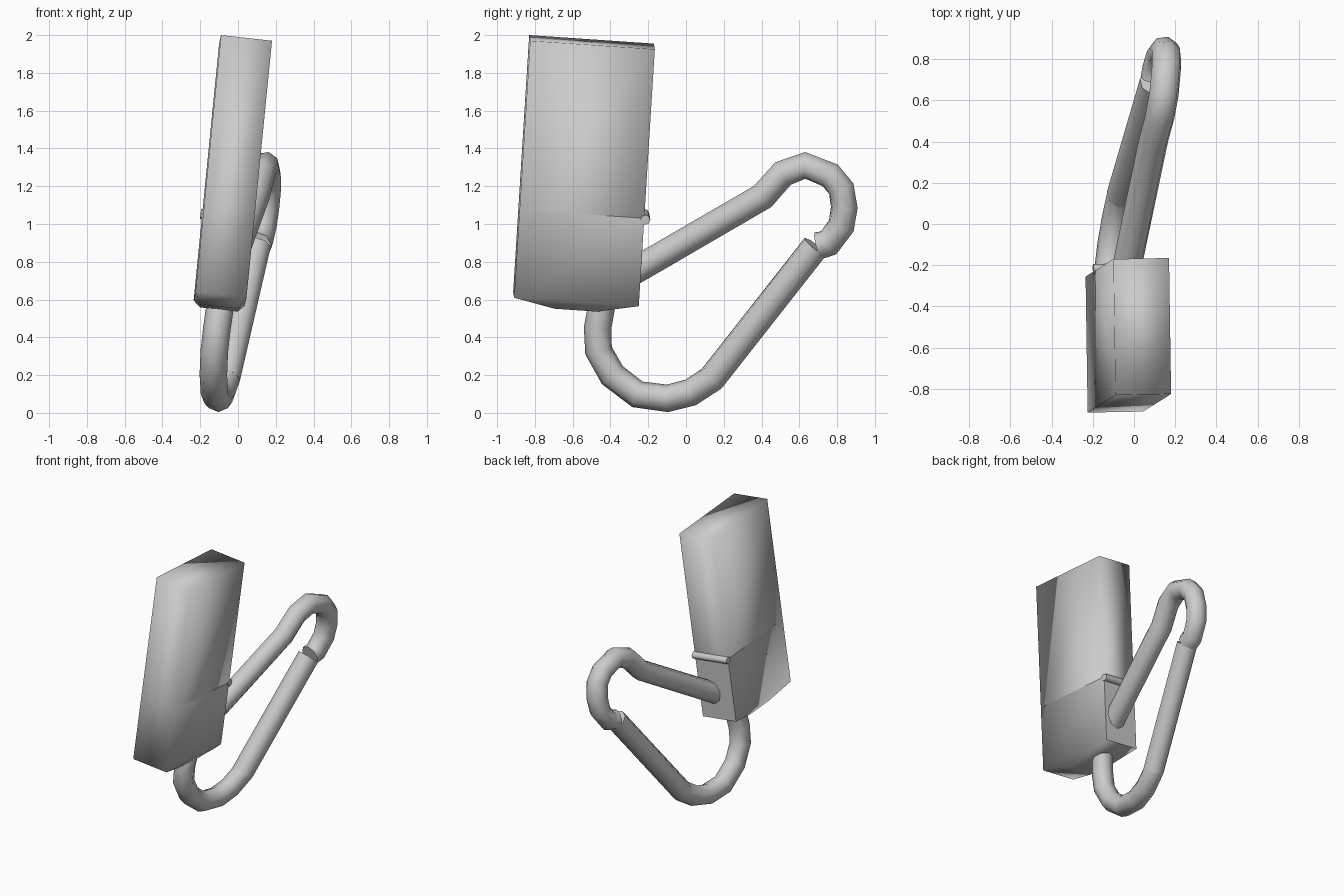
import bpy
import bmesh
from mathutils import Vector

cube = bpy.data.objects.get("Cube")
if cube:
    bpy.data.objects.remove(cube, do_unlink=True)

grey = bpy.data.materials.new("plain_grey")
grey.use_nodes = True
grey.diffuse_color = (0.6, 0.6, 0.6, 1)
grey.node_tree.nodes["Principled BSDF"].inputs["Base Color"].default_value = (0.6, 0.6, 0.6, 1)

# Tilted frame of the case: lower front corner and its three full edges
CORNER = Vector((-0.225, -0.915, 0.64))
WIDE = Vector((0.27, 0.005, -0.03))
DEEP = Vector((-0.01, 0.66, -0.045))
TALL = Vector((0.135, 0.085, 1.36))
SEAM = 0.342


def case_point(u, v, w):
    return CORNER + WIDE * u + DEEP * v + TALL * w


def ring(bm, w, inset=0.0, v0=0.0, v1=1.0):
    spots = ((inset, v0), (1 - inset, v0), (1 - inset, v1), (inset, v1))
    return [bm.verts.new(case_point(u, v, w)) for u, v in spots]


def bridge(bm, low, high):
    for i in range(4):
        j = (i + 1) % 4
        bm.faces.new((low[i], low[j], high[j], high[i]))


def finish(bm, name):
    bmesh.ops.recalc_face_normals(bm, faces=bm.faces)
    for face in bm.faces:
        face.smooth = True
    mesh = bpy.data.meshes.new(name)
    bm.to_mesh(mesh)
    bm.free()
    mesh.materials.append(grey)
    obj = bpy.data.objects.new(name, mesh)
    bpy.context.collection.objects.link(obj)
    return obj


# Lid: softly shaded box, open at the seam
bm = bmesh.new()
low, high = ring(bm, SEAM), ring(bm, 1)
bridge(bm, low, high)
bm.faces.new(high)
finish(bm, "case_lid")

# Lower case: shallow inset bottom and a crisp flat back
bm = bmesh.new()
base, top = ring(bm, 0), ring(bm, SEAM)
bottom = ring(bm, -0.035, 0.13, 0.33, 0.67)
bridge(bm, base, top)
bridge(bm, bottom, base)
bm.faces.new(bottom[::-1])
bm.edges.ensure_lookup_table()
back = {base[2], base[3], top[2], top[3]}
for edge in bm.edges:
    if set(edge.verts) <= back:
        edge.smooth = False
finish(bm, "case_body")


# Round bars swept along a path
def bar(name, path, radius, resolution=2):
    curve = bpy.data.curves.new(name, "CURVE")
    curve.dimensions = "3D"
    curve.bevel_depth = radius
    curve.bevel_resolution = resolution
    curve.use_fill_caps = True
    spline = curve.splines.new("POLY")
    spline.points.add(len(path) - 1)
    for point, co in zip(spline.points, path):
        point.co = (*co, 1)
    temp = bpy.data.objects.new(name, curve)
    bpy.context.collection.objects.link(temp)
    graph = bpy.context.evaluated_depsgraph_get()
    mesh = bpy.data.meshes.new_from_object(temp.evaluated_get(graph))
    bpy.data.objects.remove(temp, do_unlink=True)
    mesh.materials.clear()
    mesh.materials.append(grey)
    obj = bpy.data.objects.new(name, mesh)
    bpy.context.collection.objects.link(obj)
    bpy.ops.object.select_all(action="DESELECT")
    obj.select_set(True)
    bpy.context.view_layer.objects.active = obj
    bpy.ops.object.shade_smooth_by_angle(angle=1.1)
    return obj


# Hinge barrel across the back of the seam
start = case_point(-0.03, 1.01, SEAM - 0.005)
bar("hinge", [start, start + WIDE * 1.05], 0.026)


# The clip lies in one slanted plane
def clip_point(y, z):
    return Vector((-0.1 + 0.14 * y + 0.12 * z, y, z))


HOOK = [(0.70, 0.885), (0.755, 0.90), (0.822, 0.99), (0.838, 1.087), (0.822, 1.187),
        (0.764, 1.257), (0.632, 1.31), (0.515, 1.268), (0.405, 1.145), (-0.25, 0.765),
        (-0.37, 0.695), (-0.44, 0.60), (-0.468, 0.45), (-0.463, 0.33), (-0.39, 0.20),
        (-0.257, 0.098), (-0.098, 0.077), (0.024, 0.108), (0.135, 0.18), (0.16, 0.212)]
bar("clip_hook", [clip_point(*p) for p in HOOK], 0.073)
bar("clip_gate", [clip_point(0.135, 0.18), clip_point(0.685, 0.88)], 0.075)
